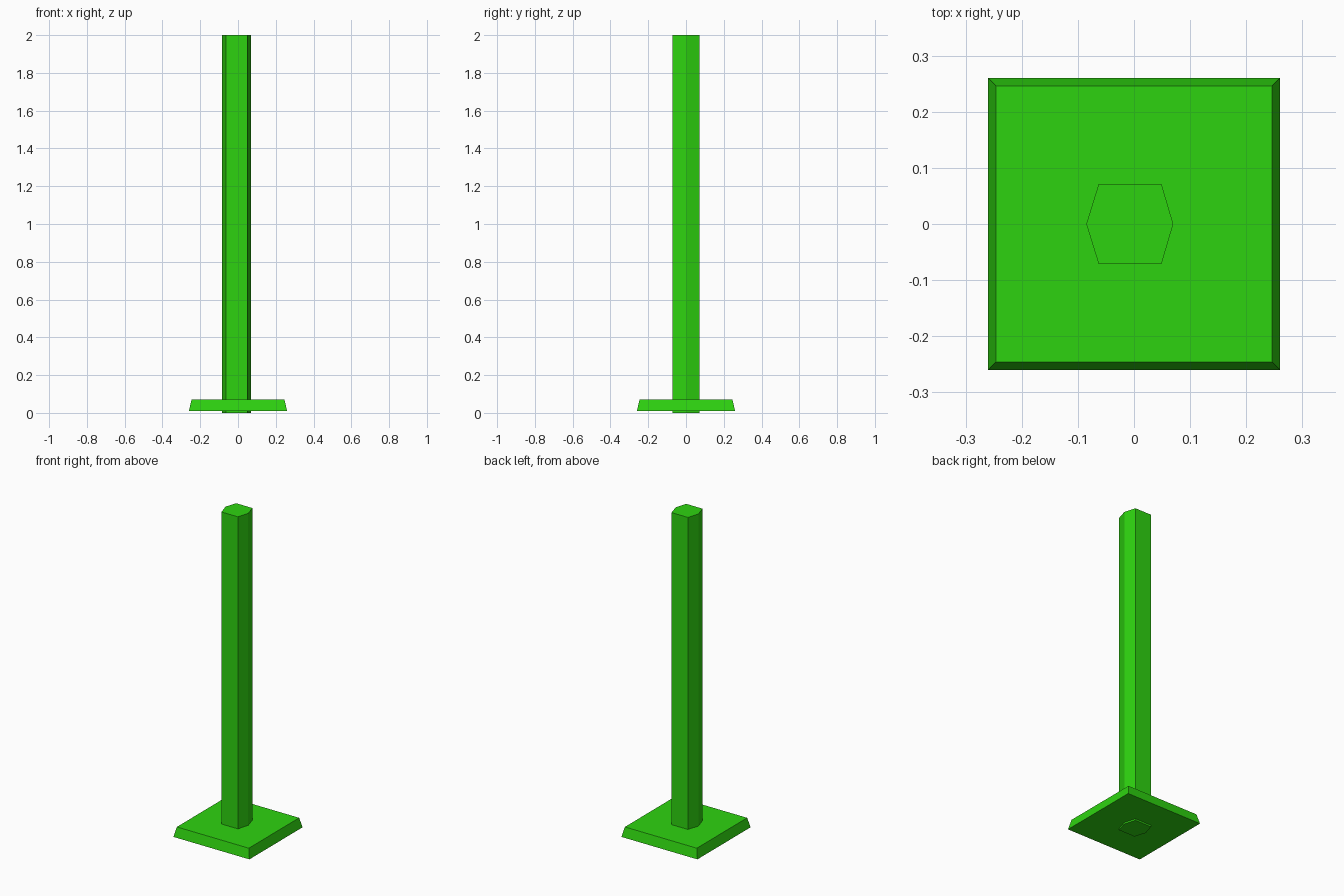
import bpy
import bmesh

cube = bpy.data.objects.get("Cube")
if cube:
    bpy.data.objects.remove(cube, do_unlink=True)

# Single green paint
green = bpy.data.materials.new("green paint")
green.use_nodes = True
colour = (0.027, 0.65, 0.005, 1.0)
green.diffuse_color = colour
green.node_tree.nodes["Principled BSDF"].inputs["Base Color"].default_value = colour


def prism(name, bottom, top, z0, z1):
    """Closed solid between two matching outlines, given counter-clockwise."""
    bm = bmesh.new()
    low = [bm.verts.new((x, y, z0)) for x, y in bottom]
    high = [bm.verts.new((x, y, z1)) for x, y in top]
    bm.faces.new(low[::-1])
    bm.faces.new(high)
    for i in range(len(low)):
        j = (i + 1) % len(low)
        bm.faces.new((low[i], low[j], high[j], high[i]))
    mesh = bpy.data.meshes.new(name)
    bm.to_mesh(mesh)
    bm.free()
    mesh.materials.append(green)
    obj = bpy.data.objects.new(name, mesh)
    bpy.context.collection.objects.link(obj)
    return obj


def square(half):
    return [(-half, -half), (half, -half), (half, half), (-half, half)]


# Square foot with sloping sides
prism("base_plate", square(0.26), square(0.246), 0.01, 0.07)

# Six-sided post, set slightly off centre and running through the foot
hexagon = [(-0.063, -0.071), (0.049, -0.071), (0.07, 0),
           (0.049, 0.071), (-0.063, 0.071), (-0.085, 0)]
prism("post", hexagon, hexagon, 0, 2)
